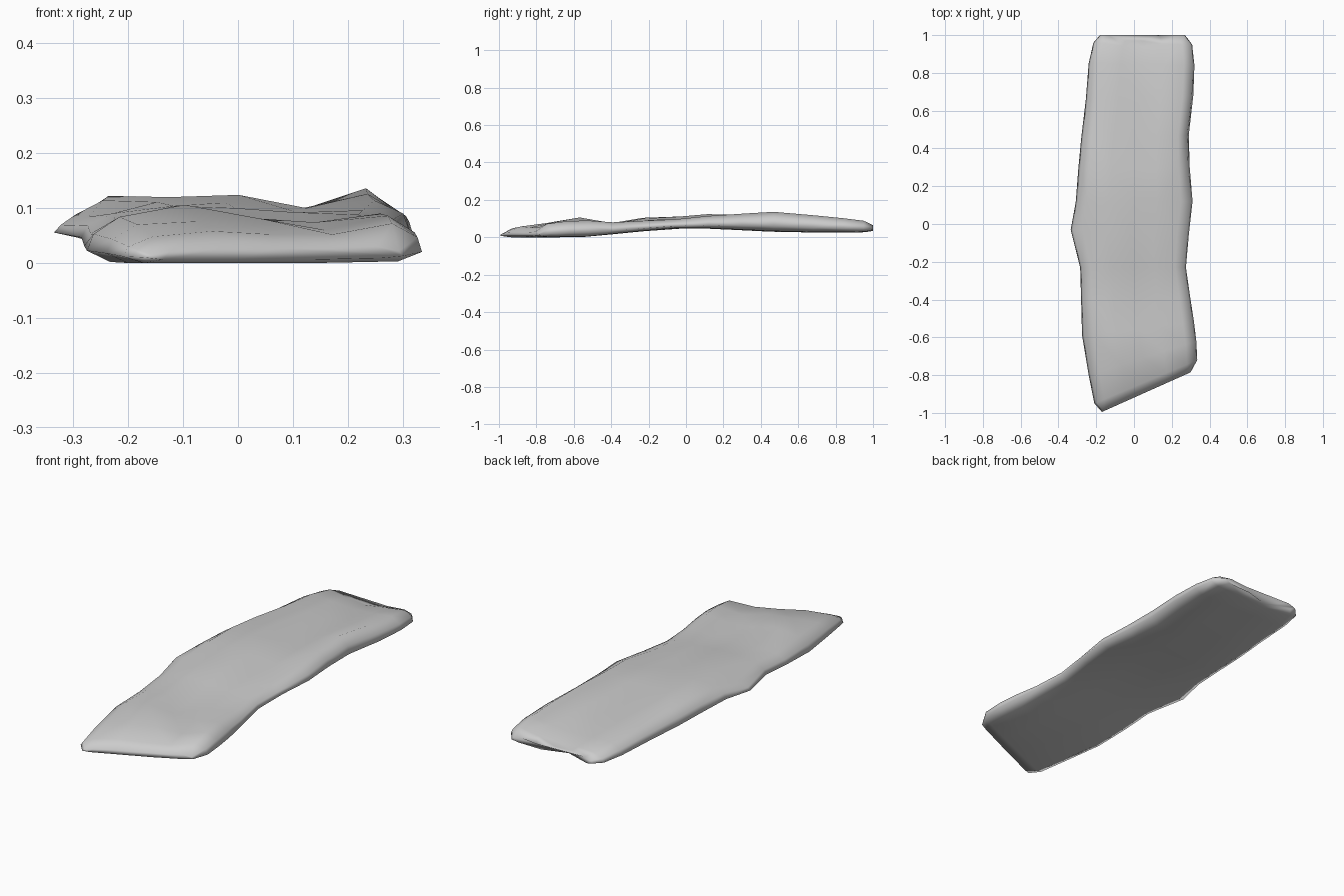
import bpy, bmesh

# Cross-sections from front to back:
# y left, y right, x left, x right, underside z, top z at five points left to right
ROWS = [
    (-.995, -.785, -.17, .300, .010, .026, .030, .030, .030, .034),
    (-.950, -.720, -.21, .335, .004, .052, .062, .056, .056, .076),
    (-.800, -.620, -.24, .330, .004, .074, .080, .084, .064, .090),
    (-.590, -.520, -.275, .318, .006, .088, .110, .086, .078, .094),
    (-.400, -.390, -.28, .298, .020, .080, .080, .076, .076, .084),
    (-.230, -.230, -.285, .275, .036, .094, .108, .104, .096, .092),
    (-.030, -.060, -.335, .290, .050, .088, .115, .114, .098, .100),
    (.120, .120, -.308, .310, .050, .118, .124, .128, .104, .118),
    (.290, .300, -.295, .295, .042, .126, .120, .120, .104, .130),
    (.450, .470, -.280, .290, .034, .118, .110, .112, .102, .140),
    (.660, .680, -.255, .314, .030, .104, .098, .100, .096, .122),
    (.850, .840, -.240, .320, .030, .094, .088, .084, .090, .106),
    (.960, .950, -.215, .308, .031, .080, .074, .066, .076, .092),
    (1.00, 1.00, -.180, .270, .038, .066, .062, .056, .060, .068),
]
TOP_U = (.10, .30, .50, .70, .90)


def section(row):
    """Closed ring of points around the slab."""
    yl, yr, xl, xr, zb, *top = row
    ring = [(.07, zb), (.36, zb), (.64, zb), (.92, zb + .003),
            (1.0, zb + .28 * (top[4] - zb)), (.985, zb + .65 * (top[4] - zb))]
    ring += list(zip(reversed(TOP_U), reversed(top)))
    ring += [(.02, zb + .62 * (top[0] - zb)), (0, zb + .25 * (top[0] - zb))]
    pts = []
    for u, z in ring:
        y = yl + u * (yr - yl)
        # broken notch in the back edge
        if yl > .9:
            y -= .05 * max(0, 1 - abs(u - .40) / .25) * (1 if yl > .99 else .5)
        pts.append((xl + u * (xr - xl), y, z))
    return pts


# Stone slab: skin the sections and close both ends
bm = bmesh.new()
rings = [[bm.verts.new(p) for p in section(r)] for r in ROWS]
n = len(rings[0])
for a, b in zip(rings, rings[1:]):
    for i in range(n):
        j = (i + 1) % n
        bm.faces.new((a[i], a[j], b[j], b[i]))
bm.faces.new(rings[0])
bm.faces.new(rings[-1])
bmesh.ops.triangulate(bm, faces=bm.faces[:])
bmesh.ops.recalc_face_normals(bm, faces=bm.faces[:])

# Rest on the ground
low = min(v.co.z for v in bm.verts)
for v in bm.verts:
    v.co.z -= low

mesh = bpy.data.meshes.new("stone_slab")
bm.to_mesh(mesh)
bm.free()
slab = bpy.data.objects.new("stone_slab", mesh)
bpy.context.collection.objects.link(slab)
for p in mesh.polygons:
    p.use_smooth = True
